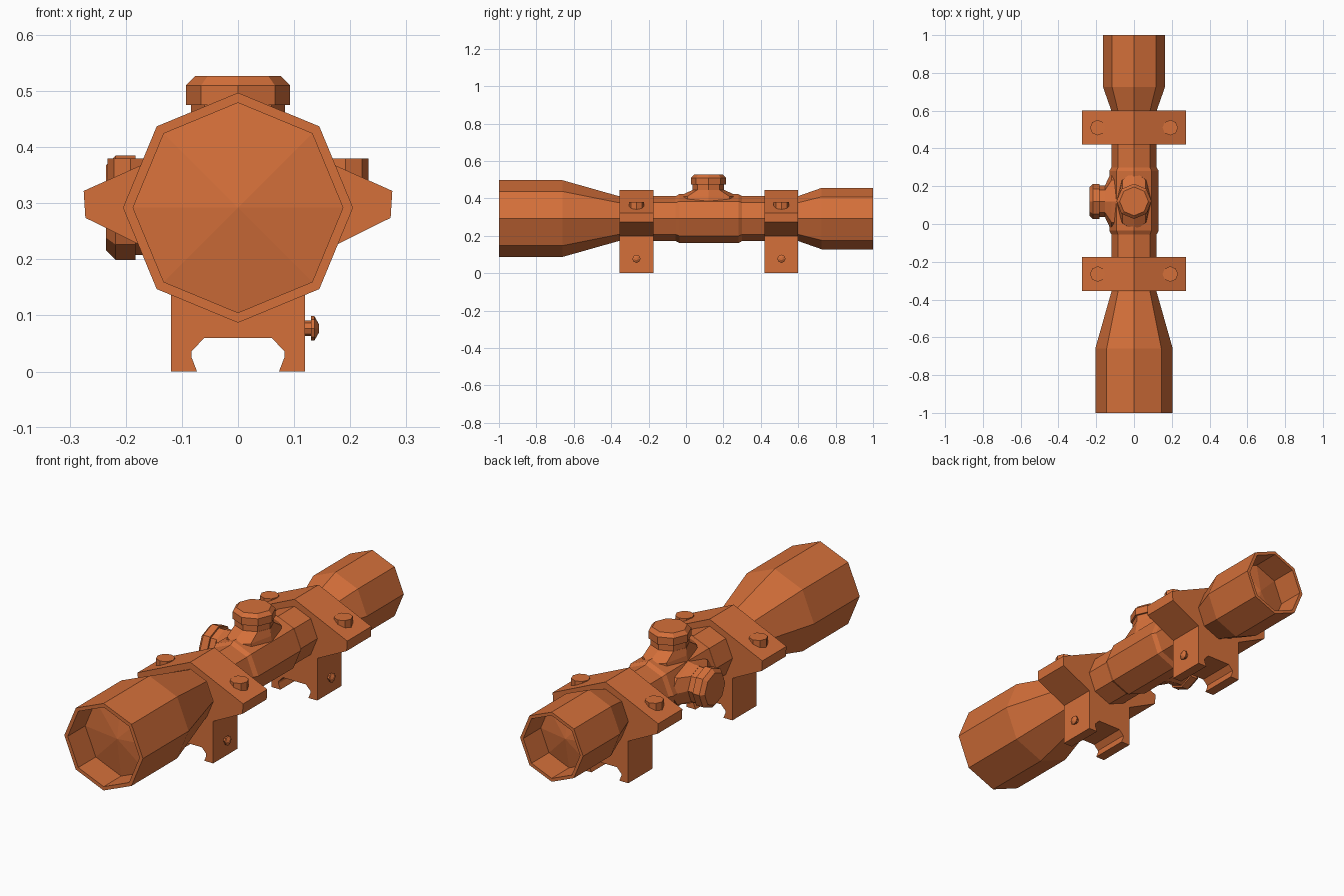
import bpy, bmesh
from math import cos, sin, pi, radians
from mathutils import Matrix, Vector

cube = bpy.data.objects.get("Cube")
if cube:
    bpy.data.objects.remove(cube)

copper = bpy.data.materials.new("copper_orange")
copper.use_nodes = True
COLOUR = (0.66, 0.16, 0.042, 1)
copper.diffuse_color = COLOUR
copper.node_tree.nodes["Principled BSDF"].inputs["Base Color"].default_value = COLOUR

AXIS = 0.292        # height of the tube's centre line
TURRET_Y = 0.12


def finish(name, bm, matrix=Matrix()):
    bmesh.ops.remove_doubles(bm, verts=bm.verts, dist=1e-5)
    bmesh.ops.recalc_face_normals(bm, faces=bm.faces)
    bmesh.ops.transform(bm, matrix=matrix, verts=bm.verts)
    mesh = bpy.data.meshes.new(name)
    bm.to_mesh(mesh)
    bm.free()
    mesh.materials.append(copper)
    obj = bpy.data.objects.new(name, mesh)
    bpy.context.collection.objects.link(obj)
    return obj


def loft(name, rings, matrix, sides=8):
    """Stack eight-sided rings (height, x radius, y radius) along local z."""
    bm = bmesh.new()
    loops = []
    for h, rx, ry in rings:
        if rx == 0:
            loops.append([bm.verts.new((0, 0, h))] * sides)
        else:
            loops.append([bm.verts.new((rx * cos(2 * pi * k / sides),
                                        ry * sin(2 * pi * k / sides), h))
                          for k in range(sides)])
    for a, b in zip(loops, loops[1:]):
        for k in range(sides):
            j = (k + 1) % sides
            corners = list(dict.fromkeys((a[k], a[j], b[j], b[k])))
            bm.faces.new(corners)
    for end in (loops[0], loops[-1]):
        if end[0] is not end[1]:
            bm.faces.new(end)
    return finish(name, bm, matrix)


def lathe(name, profile, matrix):
    return loft(name, [(h, r, r) for h, r in profile], matrix)


def turn(angle, axis):
    return Matrix.Rotation(radians(angle), 4, axis)


# Main tube with recessed lenses at both ends
along_y = Matrix.Translation((0, 0, AXIS)) @ turn(-90, 'X')
lathe("scope_tube", [
    (-0.90, 0), (-0.87, 0.187), (-1, 0.187), (-1, 0.205), (-0.66, 0.205),
    (-0.36, 0.12), (-0.055, 0.12), (-0.035, 0.131), (0.28, 0.131),
    (0.3, 0.12), (0.6, 0.12), (0.725, 0.164), (1, 0.164), (1, 0.148),
    (0.87, 0.148), (0.90, 0)], along_y)

# Top and side adjustment turrets, with their raised saddles
centre = Matrix.Translation((0, TURRET_Y, AXIS))
for side, matrix in (("top", centre), ("side", centre @ turn(-90, 'Y'))):
    loft(side + "_turret_saddle",
         [(0.05, 0.1, 0.16), (0.118, 0.088, 0.16), (0.153, 0.085, 0.085)], matrix)
    lathe(side + "_turret_neck", [(0.13, 0.084), (0.185, 0.084)], matrix)
    lathe(side + "_turret_cap",
          [(0.183, 0.093), (0.218, 0.093), (0.235, 0.076)], matrix)

# Mounting clamps: half outline mirrored and extruded along y
HALF = [(0.06, 0.06), (0.083, 0.036), (0.083, 0.026), (0.073, 0),
        (0.119, 0), (0.119, 0.198), (0.272, 0.274), (0.275, 0.322), (0, 0.445)]


def clamp(name, y0, y1):
    outline = HALF + [(-x, z) for x, z in reversed(HALF[:-1])]
    bm = bmesh.new()
    face = bm.faces.new([bm.verts.new((x, y0, z)) for x, z in outline])
    grown = bmesh.ops.extrude_face_region(bm, geom=[face])
    verts = [v for v in grown["geom"] if isinstance(v, bmesh.types.BMVert)]
    bmesh.ops.translate(bm, verts=verts, vec=Vector((0, y1 - y0, 0)))
    return finish(name, bm)


for end, y0, y1 in (("front", -0.355, -0.175), ("rear", 0.42, 0.6)):
    clamp(end + "_clamp", y0, y1)
    mid = (y0 + y1) / 2
    # Bolt heads sunk into the sloping shoulders
    for side, x in (("left", 0.192), ("right", -0.192)):
        lathe(f"{end}_{side}_bolt", [(0.3, 0.041), (0.38, 0.041)],
              Matrix.Translation((x, mid, 0)))
    # Cross screw on the side of the base
    lathe(end + "_cross_screw",
          [(0.11, 0.014), (0.13, 0.014), (0.13, 0.022), (0.136, 0.022), (0.144, 0.008)],
          Matrix.Translation((0, mid, 0.077)) @ turn(90, 'Y'))
